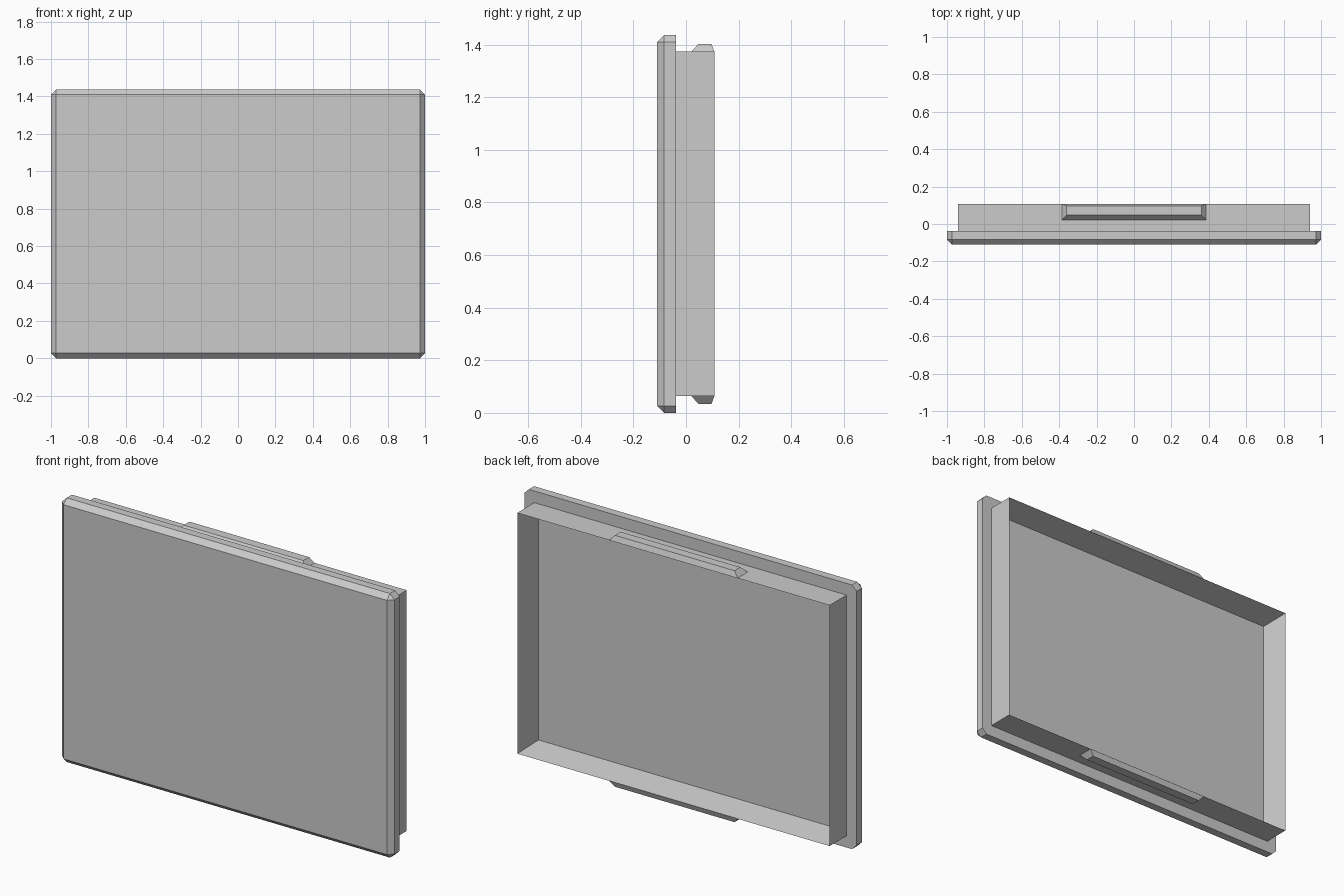
import bpy
import bmesh
from mathutils import Matrix

cube = bpy.data.objects.get("Cube")
if cube:
    bpy.data.objects.remove(cube, do_unlink=True)

HEIGHT = 1.437
MID_Z = HEIGHT / 2
FRONT, STEP, BACK = -0.11, -0.038, 0.108

grey = bpy.data.materials.new("light grey plastic")
grey.use_nodes = True
grey.diffuse_color = (0.6, 0.6, 0.6, 1)
grey.node_tree.nodes["Principled BSDF"].inputs["Base Color"].default_value = (0.6, 0.6, 0.6, 1)


def finish(name, bm):
    bmesh.ops.recalc_face_normals(bm, faces=bm.faces)
    mesh = bpy.data.meshes.new(name)
    bm.to_mesh(mesh)
    bm.free()
    mesh.materials.append(grey)
    obj = bpy.data.objects.new(name, mesh)
    bpy.context.collection.objects.link(obj)
    return obj


def box(half_x, y0, y1, half_z):
    bm = bmesh.new()
    bmesh.ops.create_cube(bm, size=1)
    bmesh.ops.scale(bm, vec=(half_x * 2, y1 - y0, half_z * 2), verts=bm.verts)
    bmesh.ops.translate(bm, vec=(0, (y0 + y1) / 2, MID_Z), verts=bm.verts)
    return bm


# Cover plate: every edge chamfered except the loop around the back
bm = box(1, FRONT, STEP, MID_Z)
edges = [e for e in bm.edges if min(v.co.y for v in e.verts) < STEP - 0.01]
bmesh.ops.bevel(bm, geom=edges, offset=0.027, segments=1, affect='EDGES')
finish("cover_plate", bm)

# Rim: box inset from the back and sunk down to the plate
bm = box(0.94, STEP, BACK, 0.655)
back = max(bm.faces, key=lambda f: f.calc_center_median().y)
bmesh.ops.inset_region(bm, faces=[back], thickness=0.037)
bmesh.ops.translate(bm, vec=(0, STEP + 0.001 - BACK, 0), verts=back.verts)
finish("rim", bm)


# Latch ridges: tapered bars on the top and bottom of the rim
def latch(name, side):
    bm = bmesh.new()
    base_z, tip_z = 0.654, 0.684
    rings = []
    for half_x, y0, y1, z in ((0.387, 0.02, BACK, base_z), (0.36, 0.047, 0.097, tip_z)):
        rings.append([bm.verts.new((x, y, z)) for x, y in
                      ((-half_x, y0), (half_x, y0), (half_x, y1), (-half_x, y1))])
    low, high = rings
    bm.faces.new(low)
    bm.faces.new(high)
    for i in range(4):
        j = (i + 1) % 4
        bm.faces.new((low[i], low[j], high[j], high[i]))
    bm.transform(Matrix.Translation((0, 0, MID_Z)) @ Matrix.Diagonal((1, 1, side, 1)))
    finish(name, bm)


latch("top_latch", 1)
latch("bottom_latch", -1)
